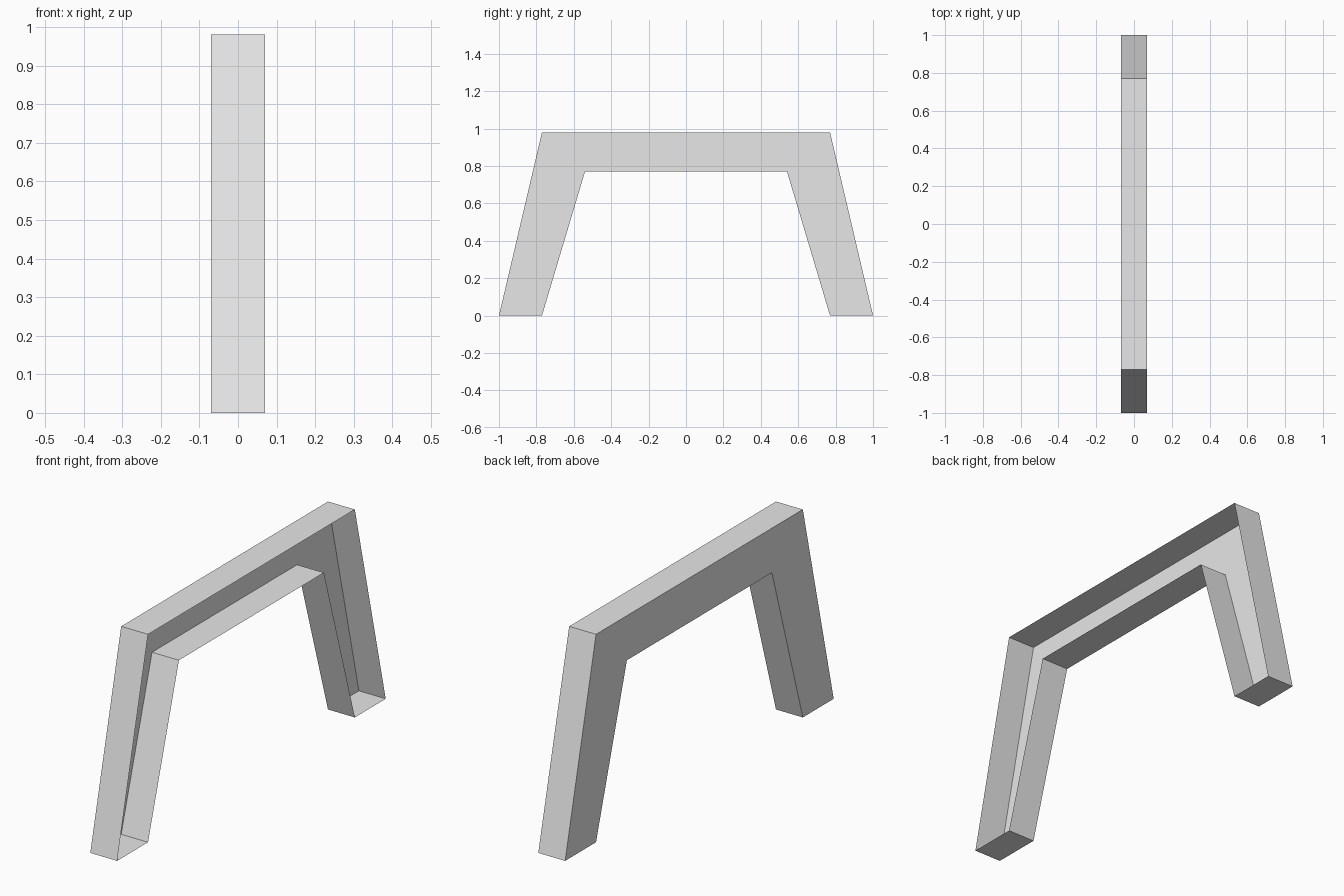
import bpy
import bmesh

cube = bpy.data.objects.get("Cube")
if cube:
    bpy.data.objects.remove(cube, do_unlink=True)

HALF_WIDTH = 0.07

# Light grey material
grey = bpy.data.materials.new("light_grey")
grey.use_nodes = True
colour = (0.8, 0.8, 0.8, 1.0)
grey.diffuse_color = colour
grey.node_tree.nodes["Principled BSDF"].inputs["Base Color"].default_value = colour

# Half of the arch outline as (y, z): outer foot, outer top, then inner top, inner foot
outer = [(1.0, 0.0), (0.77, 0.98)]
inner = [(0.54, 0.77), (0.77, 0.0)]


def mirrored(points):
    return [(-y, z) for y, z in reversed(points)]


# Counter-clockwise loop seen from +x
profile = outer + mirrored(outer) + mirrored(inner) + inner

# Hollow arch: closed wall on -x, open on +x
bm = bmesh.new()
wall = [bm.verts.new((-HALF_WIDTH, y, z)) for y, z in profile]
rim = [bm.verts.new((HALF_WIDTH, y, z)) for y, z in profile]
bm.faces.new(list(reversed(wall)))
n = len(profile)
for i in range(n):
    j = (i + 1) % n
    bm.faces.new((wall[i], wall[j], rim[j], rim[i]))

mesh = bpy.data.meshes.new("arch_frame")
bm.to_mesh(mesh)
bm.free()
mesh.materials.append(grey)
arch = bpy.data.objects.new("arch_frame", mesh)
bpy.context.collection.objects.link(arch)
